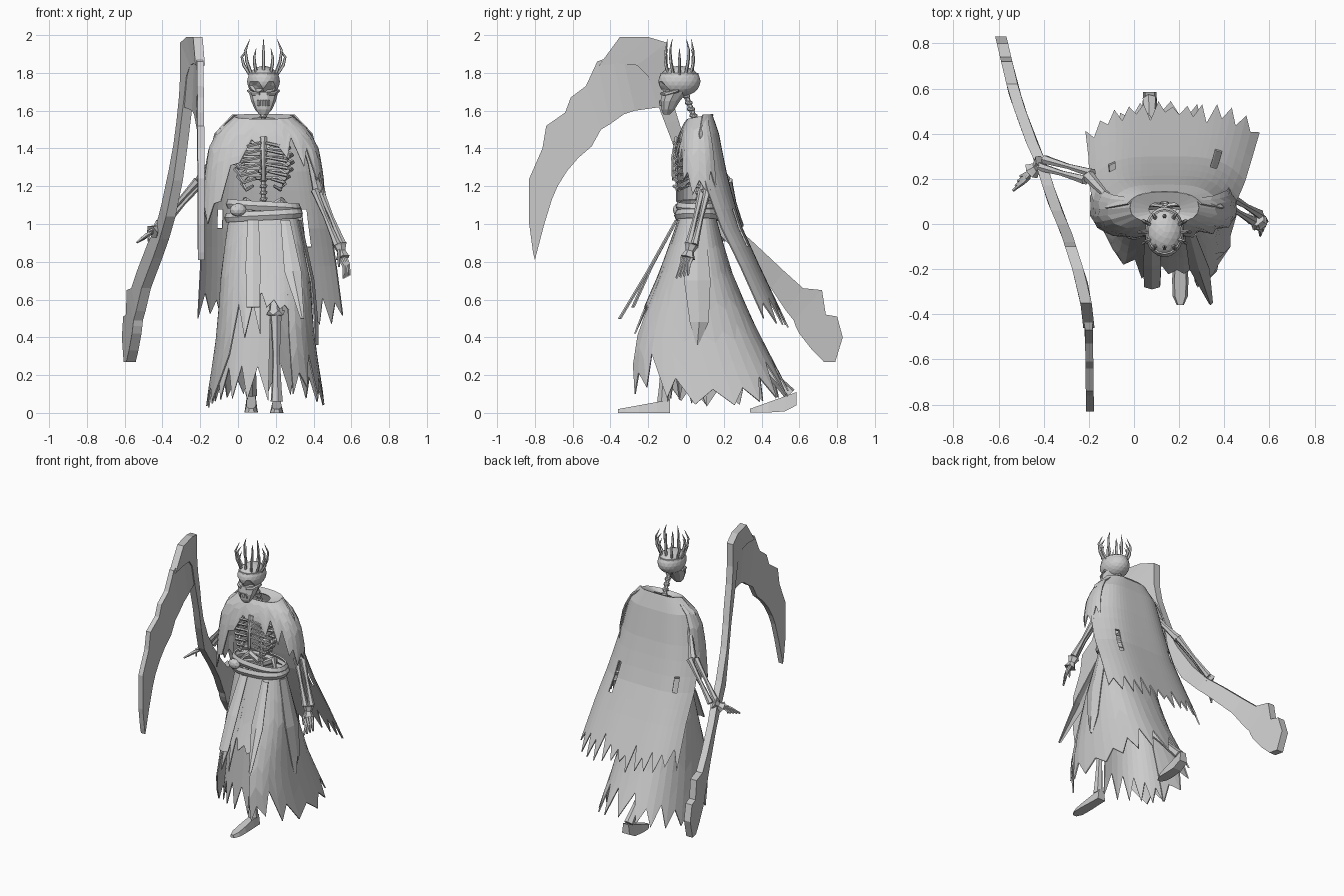
import bpy, bmesh, math, random
from mathutils import Vector

random.seed(4)
cube = bpy.data.objects.get("Cube")
if cube:
    bpy.data.objects.remove(cube)

grey = bpy.data.materials.new("plain_grey")
grey.use_nodes = True
grey.diffuse_color = (0.6, 0.6, 0.6, 1)
grey.node_tree.nodes["Principled BSDF"].inputs["Base Color"].default_value = grey.diffuse_color
MID = 0.135   # centre line of the figure


def finish(name, bm):
    bmesh.ops.recalc_face_normals(bm, faces=bm.faces)
    mesh = bpy.data.meshes.new(name)
    bm.to_mesh(mesh)
    bm.free()
    mesh.materials.append(grey)
    obj = bpy.data.objects.new(name, mesh)
    bpy.context.collection.objects.link(obj)
    return obj


def interp(table, key):
    """Linear lookup in rows sorted by rising first value."""
    if key <= table[0][0]:
        return table[0][1:]
    for a, b in zip(table, table[1:]):
        if key <= b[0]:
            f = (key - a[0]) / (b[0] - a[0])
            return [p + (q - p) * f for p, q in zip(a[1:], b[1:])]
    return table[-1][1:]


def loft(name, rings, closed=True, caps=True, skip=(), thick=0):
    bm = bmesh.new()
    grid = [[bm.verts.new(p) for p in ring] for ring in rings]
    n = len(grid[0])
    for r, (a, b) in enumerate(zip(grid, grid[1:])):
        for i in range(n if closed else n - 1):
            if (r, i) not in skip:
                j = (i + 1) % n
                bm.faces.new((a[i], a[j], b[j], b[i]))
    if closed and caps:
        bm.faces.new(grid[0])
        bm.faces.new(grid[-1])
    obj = finish(name, bm)
    if thick:
        mod = obj.modifiers.new("cloth_thickness", "SOLIDIFY")
        mod.thickness = thick
    return obj


def tube(name, pts, radii, sides=6):
    pts = [Vector(p) for p in pts]
    rings = []
    for i, p in enumerate(pts):
        way = (pts[min(i + 1, len(pts) - 1)] - pts[max(i - 1, 0)]).normalized()
        side = way.cross(Vector((0.3, 1, 0.2))).normalized()
        up = way.cross(side)
        rings.append([p + radii[i] * (side * math.cos(k * math.tau / sides) + up * math.sin(k * math.tau / sides))
                      for k in range(sides)])
    return loft(name, rings)


def bone(name, a, b, r):
    a, b = Vector(a), Vector(b)
    return tube(name, [a, a.lerp(b, 0.12), a.lerp(b, 0.5), a.lerp(b, 0.88), b],
                [r * 1.3, r * 1.1, r * 0.75, r * 1.1, r * 1.3])


def ball(name, centre, size, detail=2):
    bm = bmesh.new()
    bmesh.ops.create_icosphere(bm, subdivisions=detail, radius=1)
    for v in bm.verts:
        v.co = Vector(centre) + Vector(c * s for c, s in zip(v.co, size))
    return finish(name, bm)


def ribbon(name, pts, widths):
    rows = [[(x - w / 2, y, z), (x, y - 0.01, z), (x + w / 2, y, z)] for (x, y, z), w in zip(pts, widths)]
    return loft(name, rows, closed=False, thick=0.008)


# Scythe: slabs outlined in y and z that follow a bent plan line
PLAN = [(-.83, -.195), (-.45, -.2), (-.29, -.22), (-.04, -.3), (.1, -.36), (.265, -.41), (.376, -.46),
        (.575, -.53), (.83, -.59)]


def slab(name, rows, thick):
    rings = []
    for ya, za, yb, zb in rows:
        xa, xb = interp(PLAN, ya)[0], interp(PLAN, yb)[0]
        rings.append([(xa - thick / 2, ya, za), (xa + thick / 2, ya, za),
                      (xb + thick / 2, yb, zb), (xb - thick / 2, yb, zb)])
    return loft(name, rings)


slab("scythe_shaft", [(.79, .27, .73, .27), (.83, .4, .67, .33), (.8, .51, .6, .42), (.74, .52, .58, .46),
                      (.72, .65, .57, .49), (.62, .66, .53, .54), (.52, .75, .45, .66), (.36, .9, .3, .82),
                      (.27, .98, .2, .92), (.17, 1.1, .09, 1.04), (.06, 1.28, 0, 1.23), (0, 1.42, -.06, 1.4),
                      (-.04, 1.55, -.11, 1.53), (-.08, 1.68, -.16, 1.66), (-.1, 1.8, -.2, 1.78),
                      (-.1, 1.96, -.26, 1.84), (-.2, 1.99, -.36, 1.85), (-.35, 1.99, -.46, 1.84)], 0.05)
slab("scythe_blade", [(-.1, 1.9, -.13, 1.62), (-.35, 1.95, -.27, 1.6), (-.39, 1.89, -.33, 1.58),
                      (-.47, 1.86, -.4, 1.53), (-.53, 1.73, -.45, 1.5), (-.61, 1.67, -.5, 1.41),
                      (-.64, 1.59, -.57, 1.35), (-.74, 1.52, -.63, 1.28), (-.76, 1.4, -.68, 1.2),
                      (-.83, 1.24, -.71, 1.13), (-.83, 1, -.75, 1), (-.81, .85, -.8, .81)], 0.035)

# Skull: cranium with pressed-in sockets, face, jaw and teeth
skull = ball("cranium", (MID, -0.035, 1.755), (0.087, 0.112, 0.082), 3)
for v in skull.data.vertices:
    for sx in (-1, 1):
        d = math.hypot(v.co.x - MID - sx * 0.036, v.co.z - 1.725)
        if v.co.y < -0.05 and d < 0.024:
            v.co.y += 0.022
FACE = [(1.58, .022, -.12, -.085), (1.605, .045, -.132, -.06), (1.65, .065, -.138, -.03), (1.7, .078, -.13, .01)]
loft("jaw", [[(MID + w * c, (f + b) / 2 + (b - f) / 2 * s, z) for c, s in
              [(math.cos(k * math.tau / 10), math.sin(k * math.tau / 10)) for k in range(10)]] for z, w, f, b in FACE])
for i in range(5):
    x = MID + (i - 2) * 0.014
    tube("tooth", [(x, -0.134, 1.625), (x, -0.138, 1.655)], [0.006, 0.006], 4)
for s in (-1, 1):
    tube("cheekbone", [(MID + s * .02, -.13, 1.69), (MID + s * .055, -.105, 1.69), (MID + s * .08, -.04, 1.705)],
         [.009, .012, .008])

# Crown of curved spikes on a thin band
N = 12
for k in range(N):
    a = k * math.tau / N - math.pi / 2
    c, s = math.cos(a), math.sin(a)
    h = 0.12 + 0.05 * (k % 2 == 0)
    tube("crown_spike", [(MID + r * c, -0.035 + .9 * s * r, z) for r, z in
                         ((.072, 1.79), (.08 + .025 * abs(c), 1.8 + h * .35), (.08 + .035 * abs(c), 1.8 + h * .7),
                          (.07 + .015 * abs(c), 1.81 + h))], [.009, .009, .007, .001], 5)
band = [(MID + .08 * math.cos(k * math.tau / 16), -.035 + .1 * math.sin(k * math.tau / 16)) for k in range(16)]
loft("crown_band", [[(x, y, z) for x, y in band] for z in (1.775, 1.8)], caps=False, thick=0.008)

# Spine and ribcage
SPINE = [(1.02, .07), (1.2, .07), (1.4, .09), (1.52, .06), (1.68, 0)]
for k in range(20):
    z = 1.03 + k * 0.034
    ball("vertebra", (MID, interp(SPINE, z)[0], z), (.024, .024, .015), 1)
tube("spine", [(MID, y, z) for z, y in SPINE], [.014] * len(SPINE))
tube("breastbone", [(MID, -.04, 1.46), (MID, -.065, 1.35), (MID, -.065, 1.23)], [.02, .014, .01])
for s in (-1, 1):
    for k in range(7):
        z, w = 1.45 - k * 0.038, 0.09 + 0.065 * math.sin((k + 1) * 0.4)
        gap = 0.012 + 0.014 * max(0, k - 3)
        tube("rib", [(MID, .08, z + .02), (MID + s * w * .7, .09, z + .02), (MID + s * w, .02, z - .01),
                     (MID + s * w * .8, -.04, z - .04), (MID + s * gap, -.065, z - .02)],
             [.009, .011, .012, .011, .008], 5)
    tube("collarbone", [(MID, -.01, 1.49), (MID + s * .2, .05, 1.49)], [.014, .018])
    tube("hip_bone", [(MID, .09, 1.06), (MID + s * .1, .08, 1.12), (MID + s * .14, .02, 1.08), (MID + s * .03, -.03, 1.03)],
         [.02, .025, .02, .015])

# Arms and hands
ARMS = {"left": [(.35, .08, 1.46), (.42, .1, 1.18), (.54, .03, .89), (.575, -.02, .72)],
        "right": [(-.07, .07, 1.45), (-.2, .21, 1.23), (-.41, .27, .99), (-.52, .18, .91)]}
for side, (shoulder, elbow, wrist, tip) in ARMS.items():
    bone(side + "_upper_arm", shoulder, elbow, .022)
    ball(side + "_elbow", elbow, (.025, .025, .025), 1)
    for o in (-.015, .015):
        shift = Vector((o, o, 0))
        bone(side + "_forearm", Vector(elbow) + shift, Vector(wrist) + shift, .017)
    palm = Vector(wrist).lerp(Vector(tip), 0.4)
    bone(side + "_palm", wrist, palm, .031)
    for k in range(4):
        off = Vector((.008, .016, .004)) * (k - 1.5)
        end = Vector(tip) + off * 1.3
        mid = palm.lerp(end, 0.5) + off * 0.2 + Vector((.008, 0, .01))
        tube(side + "_finger", [palm + off, mid, end], [.012, .011, .006], 5)
    tube(side + "_thumb", [wrist, palm + Vector((-.02, -.03, 0)), palm + Vector((-.02, -.03, -.05))], [.01, .01, .005], 5)

# Legs and feet
LEGS = {"left": [(.2, .03, 1.02), (.2, -.1, .53), (.205, -.12, .06), (.205, -.36, .01)],
        "right": [(.08, .07, 1.02), (.08, .15, .52), (.07, .55, .1), (.07, .34, .012)]}
for side, (hip, knee, ankle, toe) in LEGS.items():
    bone(side + "_thigh", hip, knee, .03)
    ball(side + "_knee", knee, (.055, .045, .025), 1)
    bone(side + "_shin", knee, ankle, .026)
    heel = Vector(ankle) + Vector((0, .035, 0))
    rings = []
    for f, w, h in ((0, .03, .06), (.25, .032, .07), (.6, .036, .045), (.85, .034, .022), (1, .015, .01)):
        p = heel.lerp(Vector(toe), f)
        low = max(0, p.z - h)
        rings.append([(p.x + sx * w, p.y, z) for sx, z in ((-1, low), (1, low), (.7, p.z + .01), (-.7, p.z + .01))])
    loft(side + "_foot", rings)


# Torn cloth helper: rows of a boxy oval from a height table, with a ragged hem
def oval(table, z, a, right_front=0.8):
    x0, x1, y0, y1 = interp(table, z)
    c, s = math.cos(a), math.sin(a)
    power = right_front if c < 0 and s < 0 else 0.8
    x = (x0 + x1) / 2 + (x1 - x0) / 2 * math.copysign(abs(c) ** power, c)
    y = (y0 + y1) / 2 + (y1 - y0) / 2 * math.copysign(abs(s) ** power, s)
    return x, y


def ragged(name, table, hem, start, stop, cols, top, jag, tilt=0, right_front=0.8):
    rings = [[] for _ in range(7)]
    for i in range(cols + 1):
        deg = start + (stop - start) * i / cols
        low = interp(hem, deg)[0] + (jag * random.uniform(.5, 1.3) if i % 2 else 0)
        for k, ring in enumerate(rings):
            z = top + (low - top) * k / 6
            x, y = oval(table, z, math.radians(deg), right_front)
            ring.append((x, y, z + tilt * (y - 0.1)))
    return loft(name, rings, closed=False, thick=0.008)


# Skirt, open in front of the left leg, with a shorter layer inside on the right
SKIRT = [(.05, -.17, .46, -.3, .58), (.3, -.13, .42, -.31, .45), (.45, -.11, .4, -.27, .37),
         (.75, -.09, .38, -.14, .24), (1.03, -.05, .32, -.04, .16)]
ragged("skirt", SKIRT, [(-66, .1), (-48, .12), (-38, .24), (-28, .08), (0, .03), (90, .12), (180, .03),
                        (215, .08), (226, .38), (262, .42)], -66, 262, 34, 1.03, .15, 0, 1.1)
ragged("skirt_front", SKIRT, [(258, .62), (270, .56), (296, .54)], 258, 296, 6, 1.03, .04, 0, 1.1)
UNDER = [(.05, -.16, .4, -.12, .4), (.7, -.07, .36, -.08, .2)]
ragged("underskirt", UNDER, [(185, .03), (230, .08), (275, .06)], 185, 275, 10, .7, .15, 0, .9)

# Shoulder mantle and collar
MANTLE = [(1, -.2, .46, -.09, .25), (1.25, -.18, .455, -.08, .22), (1.4, -.16, .43, -.065, .2),
          (1.5, -.11, .38, -.04, .17), (1.56, -.04, .31, -.01, .15), (1.58, -.01, .28, .01, .14)]
ragged("mantle", MANTLE, [(150, 1), (200, 1), (222, 1.05), (245, 1.34), (270, 1.42), (300, 1.36), (322, 1.3),
                          (345, 1.17), (390, 1.15)], 150, 390, 24, 1.575, .1, .2)
collar = []
for shrink, drop in ((1, 0), (.45, .02)):
    collar.append([])
    for k in range(20):
        x, y = oval(MANTLE, 1.575, k * math.tau / 20)
        collar[-1].append((MID + (x - MID) * shrink, .06 + (y - .06) * shrink, 1.575 + .2 * (y - .1) - drop))
loft("collar", collar, caps=False, thick=0.008)

# Cape hanging down the back
CAPE = [(.42, -.22, .57, .56, .45), (.8, -.2, .52, .38, .28), (1, -.2, .49, .29, .18),
        (1.25, -.18, .45, .22, .09), (1.5, -.12, .39, .17, .07), (1.58, -.03, .3, .14, .09)]
COLS = 24
cape_rows = []
for k in range(10):
    row = []
    for i in range(COLS + 1):
        u = 2 * i / COLS - 1
        z = 1.58 - k * 0.1
        if k == 9:
            z = 0.45 + (random.uniform(.1, .2) if i % 2 else random.uniform(0, .09))
        x0, x1, mid, edge = interp(CAPE, z)
        row.append((x0 + (x1 - x0) * (u + 1) / 2, mid + (edge - mid) * u ** 4, z))
    cape_rows.append(row)
loft("cape", cape_rows, closed=False, skip={(5, 3), (5, 19), (6, 19)}, thick=0.008)

# Belt sashes and ornament
for k, (z, grow) in enumerate(((1.02, .012), (1.07, .004))):
    rows = []
    for dz, g in ((0, grow), (.025, grow + .012), (.05, grow)):
        rows.append([])
        for i in range(24):
            a = i * math.tau / 24
            x, y = oval(SKIRT, 1.03, a)
            lean = 0.012 * math.cos(a) * (1 - 2 * k)
            rows[-1].append((x + g * math.cos(a), y + g * math.sin(a), z + dz + lean))
    loft("belt_sash", rows, caps=False, thick=0.01)
ball("belt_ornament", (0, -.04, 1.075), (.045, .03, .035), 2)

# Loose strips over the skirt
ribbon("front_strip", [(.08, -.05, 1.02), (.08, -.18, .78), (.08, -.28, .56)], [.06, .08, .07])
ribbon("left_front_strip", [(.25, -.05, 1.02), (.29, -.2, .75), (.34, -.35, .5)], [.05, .09, .02])
loft("left_hip_strip", [[(x, y - w, z), (x + .015, y, z), (x, y + w, z)] for x, y, z, w in
                        ((.32, .06, 1.02, .04), (.39, .06, .7, .07), (.41, .07, .48, .05), (.41, .06, .36, .006))],
     closed=False, thick=0.008)
